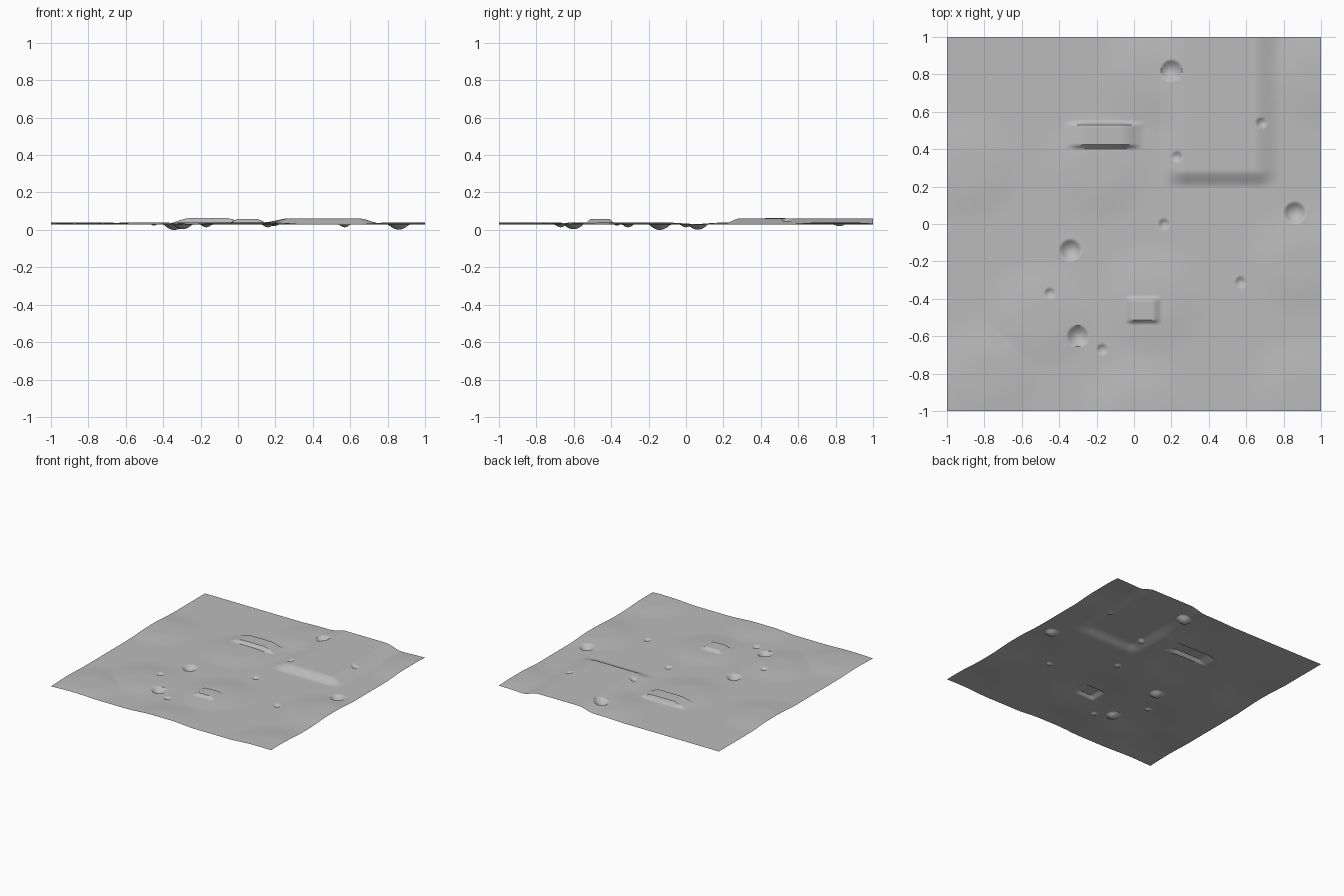
import bpy, math

default_cube = bpy.data.objects.get("Cube")
if default_cube:
    bpy.data.objects.remove(default_cube)

PLAIN = 0.028
CELLS = 250

# centres of the soft hills
HILL_RADIUS, HILL_HEIGHT = 0.32, 0.012
HILLS = [(-0.9, 0.3), (-0.8, -0.8), (-0.5, -0.5), (0.1, -0.4), (0, -1),
         (0.9, -0.9), (0.9, -0.2), (-0.2, 0.3), (0.1, 0.8), (1, 0.8)]

# centres of the wide and the narrow craters
WIDE_RADIUS, NARROW_RADIUS = 0.056, 0.028
WIDE_CRATERS = [(0.2, 0.82), (0.86, 0.06), (-0.34, -0.14), (-0.3, -0.6)]
NARROW_CRATERS = [(0.68, 0.54), (0.23, 0.36), (0.16, 0),
                  (0.57, -0.31), (-0.45, -0.37), (-0.17, -0.67)]


def smooth_ramp(start, end, value):
    """Ease from zero at start to one at end."""
    t = min(1, max(0, (value - start) / (end - start)))
    return t * t * (3 - 2 * t)


def plateau_shape(x, y):
    """Broad plateau that runs on through the back edge."""
    west = smooth_ramp(0.13, 0.28, x)
    east = smooth_ramp(0.79, 0.64, x)
    south = smooth_ramp(0.19, 0.29, y)
    return west * east * south


def bank_shape(x, y, centre_x, centre_y, half_length, end_slope):
    """Bank with steep long sides and gentler ends."""
    half_width, side_slope = 0.075, 0.025
    along, across = abs(x - centre_x), abs(y - centre_y)
    ends = smooth_ramp(half_length, half_length - end_slope, along)
    sides = smooth_ramp(half_width, half_width - side_slope, across)
    return ends * sides


def raise_towards(ground_height, top, amount):
    return ground_height + max(0, top - ground_height) * amount


def crater_offset(x, y, centre, radius):
    """Round bowl half as deep as its radius, with a faint rim."""
    distance = math.dist((x, y), centre) / radius
    depth = radius / 2
    if distance < 1:
        return depth * (distance * distance - 1)
    rim_fade = max(0, 1.4 - distance)
    return depth * rim_fade / 20


def ground_height(x, y):
    # rolling plain with rounded hills
    nearest = min(math.dist((x, y), hill) for hill in HILLS)
    height = PLAIN + HILL_HEIGHT * smooth_ramp(HILL_RADIUS, HILL_RADIUS / 4, nearest)

    # plateau, long bank and short bank
    height = raise_towards(height, 0.062, plateau_shape(x, y))
    long_bank = bank_shape(x, y, -0.16, 0.475, 0.22, 0.13)
    height = raise_towards(height, 0.064, long_bank)
    short_bank = bank_shape(x, y, 0.05, -0.46, 0.1, 0.05)
    height = raise_towards(height, 0.058, short_bank)

    # crater bowls
    for craters, radius in ((WIDE_CRATERS, WIDE_RADIUS),
                            (NARROW_CRATERS, NARROW_RADIUS)):
        for centre in craters:
            height += crater_offset(x, y, centre, radius)
    return height


# ground sheet
bpy.ops.mesh.primitive_grid_add(x_subdivisions=CELLS, y_subdivisions=CELLS, size=2)
ground = bpy.context.object
ground.name = "cratered_ground"
vertices = ground.data.vertices
for vertex in vertices:
    vertex.co.z = ground_height(vertex.co.x, vertex.co.y)

# rest the deepest bowl on the floor
lowest = min(vertex.co.z for vertex in vertices)
for vertex in vertices:
    vertex.co.z -= lowest

# dusty grey
dust = bpy.data.materials.new("dust grey")
dust.use_nodes = True
colour = (0.5, 0.5, 0.5, 1)
dust.diffuse_color = colour
dust.node_tree.nodes["Principled BSDF"].inputs["Base Color"].default_value = colour
ground.data.materials.append(dust)
bpy.ops.object.shade_smooth_by_angle(angle=math.radians(35))
